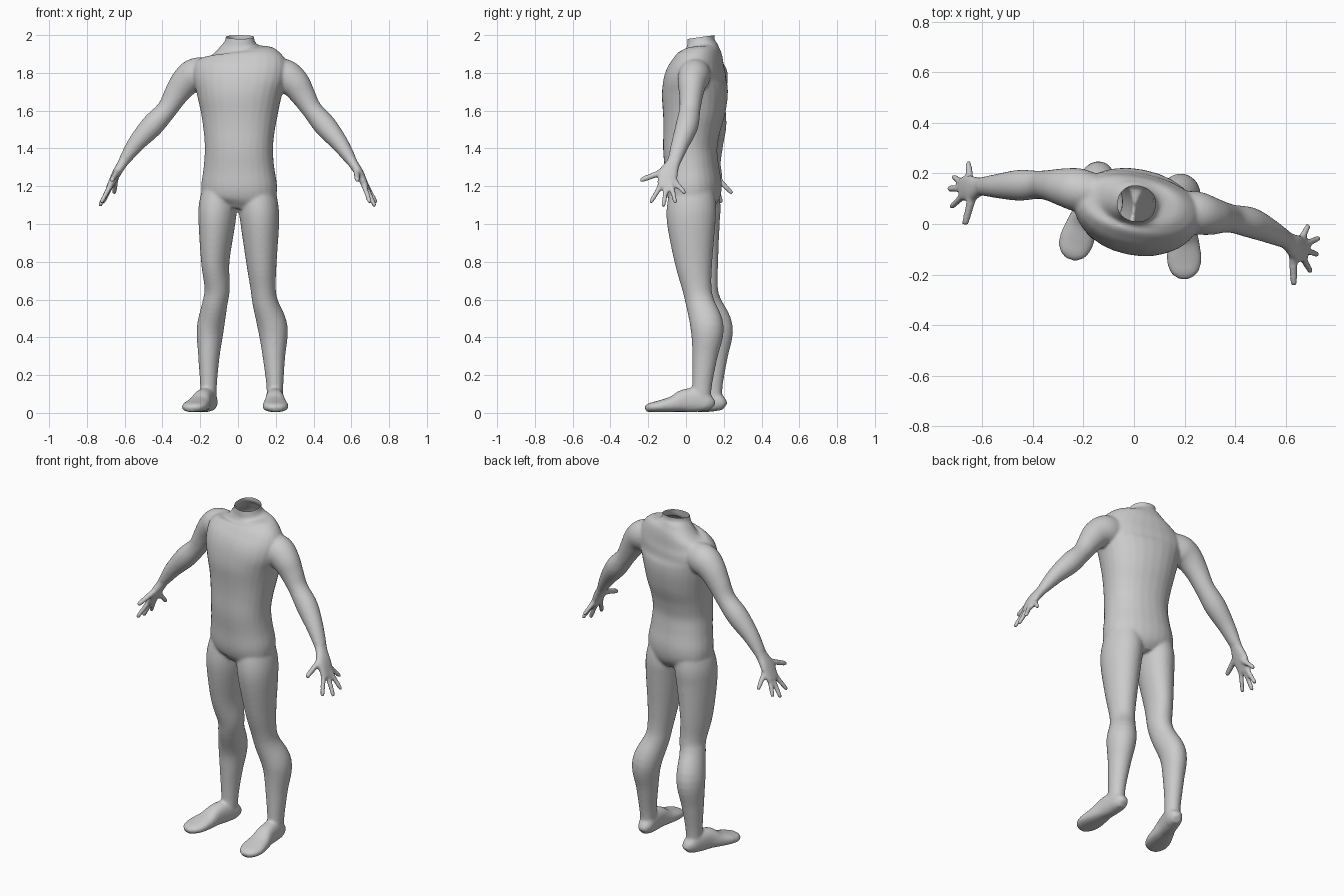
import bpy, bmesh, math
from mathutils import Vector

bm = bmesh.new()


def spline(rows, steps):
    """Catmull-Rom through rows of numbers."""
    out = []
    n = len(rows)
    for i in range(n - 1):
        p = [rows[max(i - 1, 0)], rows[i], rows[i + 1], rows[min(i + 2, n - 1)]]
        for s in range(steps):
            t = s / steps
            out.append([0.5 * (2 * b + (c - a) * t + (2 * a - 5 * b + 4 * c - d) * t * t
                               + (3 * b - a - 3 * c + d) * t ** 3) for a, b, c, d in zip(*p)])
    out.append(list(rows[-1]))
    return out


def loft(rows, hint, power=2.0, steps=5, sides=28):
    """Closed tube; each row is x, y, z, half width along hint, half depth."""
    rows = spline(rows, steps)
    rings = []
    for i, (x, y, z, a, b) in enumerate(rows):
        t = (Vector(rows[min(i + 1, len(rows) - 1)][:3]) - Vector(rows[max(i - 1, 0)][:3])).normalized()
        u = Vector(hint)
        u = (u - t * u.dot(t)).normalized()
        v = t.cross(u)
        ring = []
        for k in range(sides):
            w = 2 * math.pi * k / sides
            c, s = math.cos(w), math.sin(w)
            c = math.copysign(abs(c) ** (2 / power), c)
            s = math.copysign(abs(s) ** (2 / power), s)
            ring.append(bm.verts.new(Vector((x, y, z)) + u * a * c + v * b * s))
        rings.append(ring)
    for r0, r1 in zip(rings, rings[1:]):
        for k in range(sides):
            j = (k + 1) % sides
            bm.faces.new((r0[k], r0[j], r1[j], r1[k]))
    bm.faces.new(rings[0][::-1])
    bm.faces.new(rings[-1])


# Torso and neck, turned slightly about z
loft([(.01, .085, 2.06, .076, .07), (.01, .08, 1.975, .077, .071),
      (.01, .085, 1.935, .115, .085), (.015, .085, 1.895, .205, .105),
      (.015, .07, 1.84, .25, .135), (.01, .052, 1.77, .25, .16),
      (.008, .047, 1.69, .228, .17), (.008, .042, 1.6, .207, .163),
      (.006, .03, 1.5, .19, .147), (.005, .022, 1.4, .181, .14),
      (.005, .03, 1.3, .188, .14), (.006, .04, 1.2, .202, .145),
      (.006, .045, 1.13, .19, .13), (.0, .045, 1.08, .13, .09)],
     (.98, -.2, 0), power=2.2)

# Legs
loft([(-.09, .06, 1.2, .09, .11), (-.105, .058, 1.1, .1, .127), (-.112, .055, 1.0, .095, .125),
      (-.12, .07, .8, .073, .103), (-.11, .09, .66, .066, .08),
      (-.122, .11, .58, .066, .078), (-.146, .162, .45, .071, .087),
      (-.154, .155, .3, .056, .067), (-.156, .145, .15, .044, .05), (-.156, .14, .05, .042, .05)],
     (.97, -.25, 0))
loft([(.1, .035, 1.2, .09, .11), (.108, .03, 1.1, .105, .13), (.116, .028, 1.0, .102, .128),
      (.124, .04, .8, .081, .1), (.133, .058, .66, .067, .078),
      (.145, .075, .58, .068, .076), (.184, .112, .45, .079, .088),
      (.19, .1, .3, .06, .067), (.195, .085, .15, .045, .053), (.195, .08, .05, .043, .05)],
     (1, 0, 0))

# Feet: distance from heel, half width, height
FOOT = [(0, .022, .05), (.025, .042, .09), (.08, .047, .125), (.15, .05, .12), (.21, .061, .085),
        (.28, .069, .062), (.33, .055, .048), (.355, .024, .03)]
for heel, toe in (((-.14, .2), (-.25, -.135)), ((.192, .14), (.2, -.215))):
    h, t = Vector(heel), Vector(toe)
    d = (t - h).normalized()
    rows = []
    for s, w, ht in FOOT:
        p = h + d * s
        rows.append((p.x, p.y, ht / 2 + .004, w, ht / 2))
    loft(rows, (-d.y, d.x, 0), power=2.4)

# Arms, palms and fingers
ARM = {
    -1: dict(arm=[(-.13, .12, 1.8, .07, .08), (-.22, .135, 1.79, .085, .09),
                  (-.275, .145, 1.755, .076, .08), (-.325, .152, 1.69, .063, .066),
                  (-.378, .155, 1.605, .056, .054), (-.455, .153, 1.52, .061, .06),
                  (-.54, .15, 1.425, .048, .046), (-.6, .149, 1.34, .037, .031)],
             palm=(-.645, .14, 1.265),
             tips=[(-.67, -.005, 1.23), (-.725, .065, 1.11), (-.735, .14, 1.09),
                   (-.715, .188, 1.11), (-.655, .247, 1.16)]),
    1: dict(arm=[(.15, .06, 1.79, .07, .08), (.24, .045, 1.785, .085, .09),
                 (.3, .032, 1.745, .076, .08), (.345, .027, 1.68, .063, .066),
                 (.392, .02, 1.605, .056, .054), (.462, .005, 1.52, .06, .06),
                 (.54, -.03, 1.425, .048, .046), (.597, -.06, 1.34, .037, .031)],
            palm=(.645, -.095, 1.265),
            tips=[(.632, -.245, 1.23), (.7, -.19, 1.11), (.727, -.12, 1.09),
                  (.733, -.055, 1.11), (.69, -.003, 1.16)]),
}
for side, A in ARM.items():
    loft(A["arm"], (0, 1, 0))
    wrist = Vector(A["arm"][-1][:3])
    palm = Vector(A["palm"])
    mid = Vector(A["tips"][2])
    knuckle = palm.lerp(mid, .42)
    loft([(*wrist.lerp(palm, -.3), .036, .03), (*wrist.lerp(palm, .3), .038, .026),
          (*palm, .053, .023), (*knuckle, .047, .016)], (0, 1, 0), power=2.3)
    for i, tip in enumerate(A["tips"]):
        tip = Vector(tip)
        start = palm.lerp(wrist, .35) if i == 0 else palm.lerp(tip, .2)
        r = .017 if i == 0 else .0145
        loft([(*start, r * 1.2, r * 1.2), (*start.lerp(tip, .5), r, r),
              (*start.lerp(tip, .92), r * .85, r * .85), (*tip, r * .45, r * .45)],
             (0, 1, 0), sides=12)

bmesh.ops.recalc_face_normals(bm, faces=bm.faces)
mesh = bpy.data.meshes.new("body")
bm.to_mesh(mesh)
bm.free()
body = bpy.data.objects.new("body", mesh)
bpy.context.collection.objects.link(body)
bpy.context.view_layer.objects.active = body
body.select_set(True)

# Fuse the parts into one skin and soften the joins
m = body.modifiers.new("fuse", "REMESH")
m.mode = "VOXEL"
m.voxel_size = .008
m = body.modifiers.new("soften", "SMOOTH")
m.factor = .5
m.iterations = 8
for name in ("fuse", "soften"):
    bpy.ops.object.modifier_apply(modifier=name)

# Open neck
bm = bmesh.new()
bm.from_mesh(body.data)
bmesh.ops.bisect_plane(bm, geom=bm.verts[:] + bm.edges[:] + bm.faces[:],
                       plane_co=(.01, .01, 1.98), plane_no=(0, -.14, 1), clear_outer=True)
bm.to_mesh(body.data)
bm.free()
bpy.ops.object.shade_smooth()
